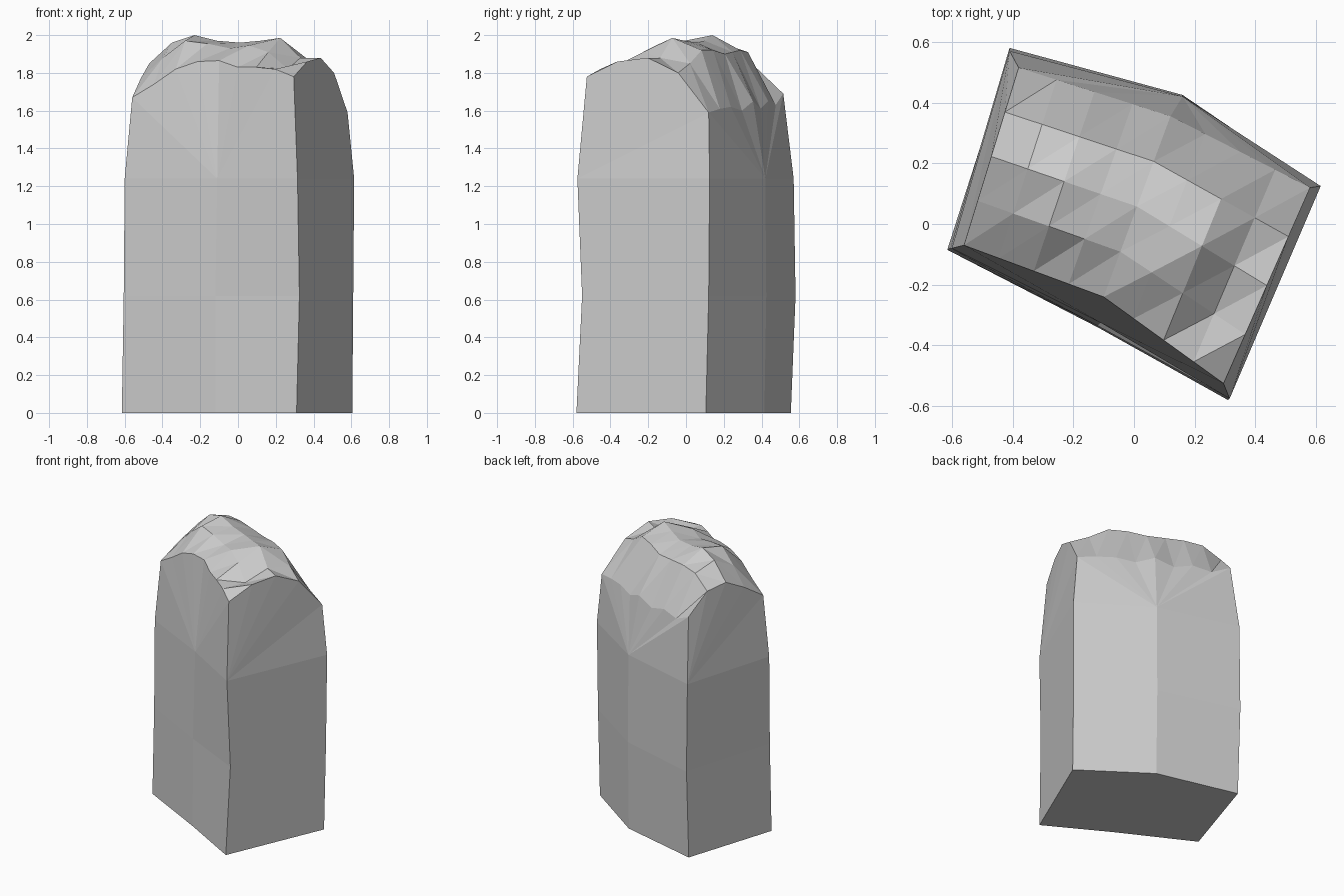
import bpy, bmesh
from mathutils import Vector

if "Cube" in bpy.data.objects:
    bpy.data.objects.remove(bpy.data.objects["Cube"])

# Body cross-sections: corners in order front-left, front-mid, front-right,
# back-right, back-mid, back-left
RINGS = [
    (0.00, [(-.615, -.085), (-.12, -.34), (.31, -.58), (.605, .105), (.16, .415), (-.41, .555)]),
    (0.62, [(-.605, -.08), (-.12, -.335), (.325, -.55), (.61, .12), (.16, .425), (-.41, .58)]),
    (1.24, [(-.60, -.08), (-.11, -.325), (.315, -.575), (.615, .125), (.16, .42), (-.41, .57)]),
]
# Rim of the crown, same corner order
RIM = [Vector(p) for p in [(-.56, -.07), (-.10, -.24), (.295, -.525),
                           (.58, .12), (.12, .355), (-.38, .515)]]
# Crown heights, front row to back row, left to right
H = [
    [1.67, 1.74, 1.82, 1.86, 1.865, 1.83, 1.83, 1.82, 1.78],
    [1.77, 1.88, 1.97, 1.955, 1.93, 1.945, 1.91, 1.82, 1.86],
    [1.85, 1.96, 2.00, 1.97, 1.96, 1.97, 1.985, 1.88, 1.88],
    [1.83, 1.91, 1.92, 1.91, 1.90, 1.92, 1.92, 1.85, 1.80],
    [1.69, 1.63, 1.65, 1.61, 1.65, 1.60, 1.62, 1.61, 1.59],
]

bm = bmesh.new()

# Lower body: stacked rings
rings = [[bm.verts.new((x, y, z)) for x, y in pts] for z, pts in RINGS]
bm.faces.new(rings[0][::-1])
for lo, hi in zip(rings, rings[1:]):
    for i in range(6):
        j = (i + 1) % 6
        bm.faces.new((lo[i], lo[j], hi[j], hi[i]))

# Crown: two bilinear patches lifted by the height rows
def crown_xy(r, c):
    k, t, v = (0, c / 4, r / 4) if c <= 4 else (1, (c - 4) / 4, r / 4)
    front = RIM[k].lerp(RIM[k + 1], t)
    back = RIM[5 - k].lerp(RIM[4 - k], t)
    return front.lerp(back, v)

grid = [[bm.verts.new((*crown_xy(r, c), H[r][c])) for c in range(9)] for r in range(5)]
for r in range(4):
    for c in range(8):
        a, b, d, e = grid[r][c], grid[r][c + 1], grid[r + 1][c + 1], grid[r + 1][c]
        bm.faces.new((a, b, d))
        bm.faces.new((a, d, e))

# Shoulder: fan from each ring edge up to the matching part of the rim
rim = grid[0][:8] + [grid[r][8] for r in range(4)] + grid[4][:0:-1] + [grid[r][0] for r in range(4, 0, -1)]
starts = [0, 4, 8, 12, 16, 20]
top = rings[-1]
for i, s in enumerate(starts):
    a, b = top[i], top[(i + 1) % 6]
    seg = [rim[(s + k) % 24] for k in range(5)]
    if i in (0, 3):                     # fan around the middle vertices
        bm.faces.new((a, b, seg[0]))
        for p, q in zip(seg, seg[1:]):
            bm.faces.new((b, q, p))
    else:
        bm.faces.new((a, b, seg[4]))
        for p, q in zip(seg, seg[1:]):
            bm.faces.new((a, q, p))

bmesh.ops.recalc_face_normals(bm, faces=bm.faces)
mesh = bpy.data.meshes.new("stone_pillar")
bm.to_mesh(mesh)
bm.free()

# Plain grey stone
stone = bpy.data.materials.new("grey_stone")
stone.diffuse_color = (0.6, 0.6, 0.6, 1)
stone.use_nodes = True
stone.node_tree.nodes["Principled BSDF"].inputs["Base Color"].default_value = stone.diffuse_color
mesh.materials.append(stone)
bpy.context.collection.objects.link(bpy.data.objects.new("stone_pillar", mesh))
